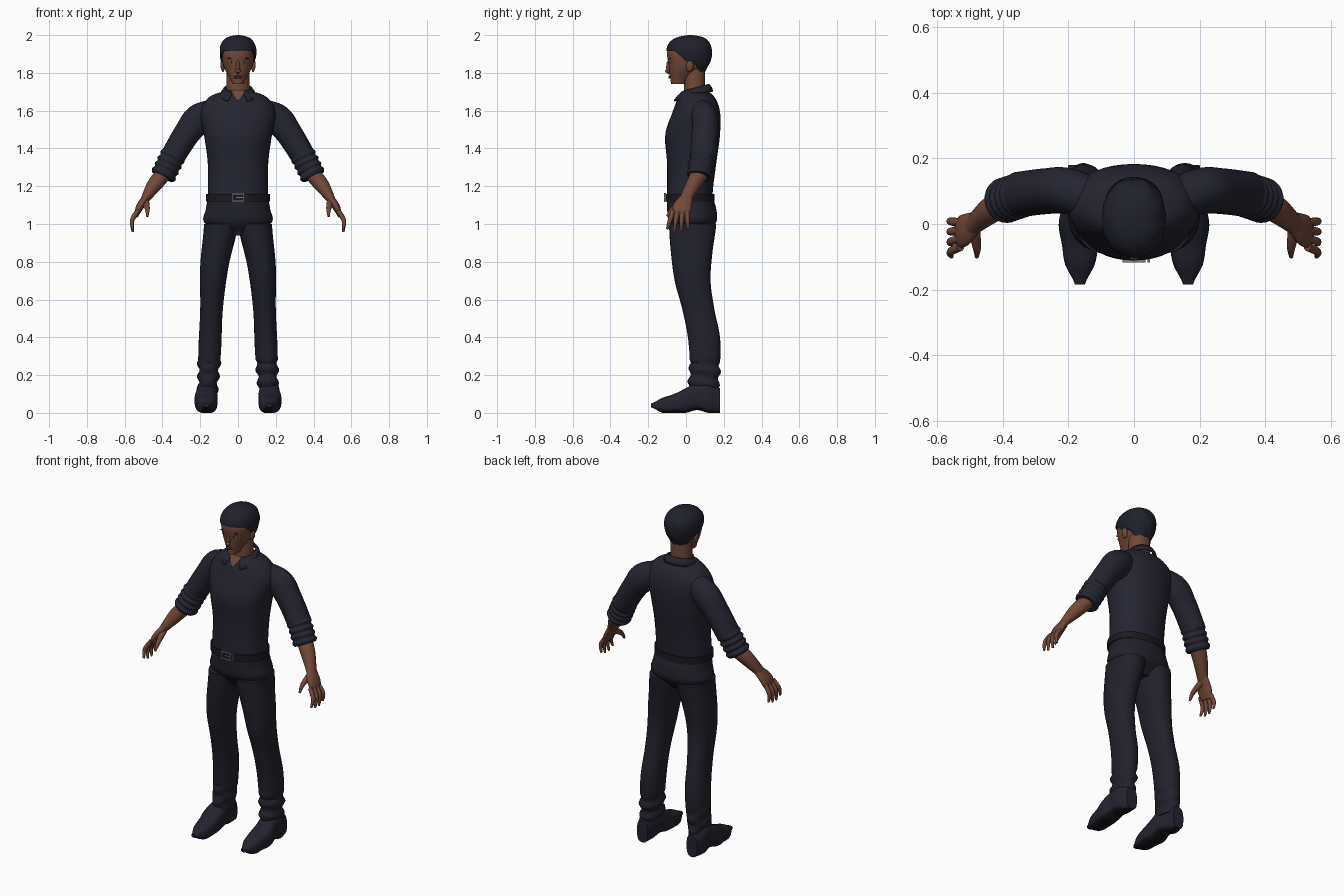
import bpy, bmesh
from math import sin, cos, pi, radians
from mathutils import Vector, Matrix

if "Cube" in bpy.data.objects:
    bpy.data.objects.remove(bpy.data.objects["Cube"], do_unlink=True)

made = []


def colour(name, red, green, blue):
    mat = bpy.data.materials.new(name)
    mat.use_nodes = True
    mat.diffuse_color = (red, green, blue, 1)
    shader = next(node for node in mat.node_tree.nodes if node.type == 'BSDF_PRINCIPLED')
    shader.inputs["Base Color"].default_value = mat.diffuse_color
    shader.inputs["Roughness"].default_value = .8
    return mat


SHIRT = colour("navy shirt", .017, .018, .03)
TROUSER = colour("dark trousers", .015, .015, .025)
SHOE = colour("navy shoe", .016, .017, .028)
SOLE = colour("black sole", .007, .007, .01)
HAIR = colour("dark hair", .014, .015, .024)
SKIN = colour("brown skin", .17, .066, .04)
LIP = colour("lip brown", .12, .04, .03)
EYE = colour("eye white", .35, .3, .27)
BELT = colour("black belt", .01, .01, .014)
METAL = colour("buckle grey", .2, .2, .2)


def finish(name, bm, mat):
    bmesh.ops.recalc_face_normals(bm, faces=bm.faces)
    mesh = bpy.data.meshes.new(name)
    bm.to_mesh(mesh)
    bm.free()
    mesh.materials.append(mat)
    ob = bpy.data.objects.new(name, mesh)
    bpy.context.collection.objects.link(ob)
    made.append(ob)
    return ob


def curve(values, t):
    """Smooth curve through evenly spaced numbers or vectors, for t from 0 to 1."""
    last = len(values) - 1
    i = min(int(t * last), last - 1)
    t = t * last - i
    b, c = values[i], values[i + 1]
    a, d = values[max(i - 1, 0)], values[min(i + 2, last)]
    return b + (c - a) * (t / 2) + (a * 2 - b * 5 + c * 4 - d) * (t * t / 2) + (b * 3 - a - c * 3 + d) * (t ** 3 / 2)


def section(centre, u, v, sides, power, edit=None):
    """Closed rounded cross-section; a higher power is squarer."""
    ring = []
    for k in range(sides):
        ang = 2 * pi * k / sides
        x, y = cos(ang), sin(ang)
        f = (abs(x) ** power + abs(y) ** power) ** (-1 / power)
        co = centre + u * (x * f) + v * (y * f)
        ring.append(edit(co, ang) if edit else co)
    return ring


def bridge(name, rings, mat):
    bm = bmesh.new()
    loops = [[bm.verts.new(co) for co in ring] for ring in rings]
    for p, q in zip(loops, loops[1:]):
        for k in range(len(p)):
            bm.faces.new((p[k], p[k - 1], q[k - 1], q[k]))
    bm.faces.new(loops[0])
    bm.faces.new(loops[-1])
    return finish(name, bm, mat)


def hull(name, mat, span, left, right, low, high, axis='Z', dome=False, steps=24, sides=40, power=2.2, edit=None):
    """Loft along z or y between four side profiles; a dome packs its levels near the end."""
    rings = []
    for k in range(steps + 1):
        t = k / steps
        x0, x1, a, b = (curve(side, t) for side in (left, right, low, high))
        along = span[0] + (span[1] - span[0]) * (sin(t * pi / 2) if dome else t)
        x, mid, u, half = (x0 + x1) / 2, (a + b) / 2, Vector(((x1 - x0) / 2, 0, 0)), (b - a) / 2
        if axis == 'Z':
            rings.append(section(Vector((x, mid, along)), u, Vector((0, half, 0)), sides, power, edit))
        else:
            rings.append(section(Vector((x, along, mid)), u, Vector((0, 0, half)), sides, power, edit))
    return bridge(name, rings, mat)


def column(name, mat, span, half, front, back, **options):
    return hull(name, mat, span, [-h for h in half], half, [-f for f in front], back, **options)


def limb(name, mat, points, sides=20, steps=16):
    """Tube through points (x, y, z, depth, thickness), square to its path."""
    points = [Vector(p) for p in points]
    path = [curve(points, k / steps) for k in range(steps + 1)]
    rings = []
    for k, p in enumerate(path):
        along = (path[min(k + 1, steps)] - path[max(k - 1, 0)])
        along = Vector(along[:3]).normalized()
        u = Vector((0, 1, 0))
        u = (u - along * u.dot(along)).normalized()
        rings.append(section(Vector(p[:3]), u * p[3], along.cross(u) * p[4], sides, 2))
    return bridge(name, rings, mat)


def ball(name, mat, loc, size, turn=0):
    bm = bmesh.new()
    bmesh.ops.create_uvsphere(bm, u_segments=16, v_segments=10, radius=1)
    bm.transform(Matrix.Translation(loc) @ Matrix.Rotation(turn, 4, 'Y') @ Matrix.Diagonal((*size, 1)))
    return finish(name, bm, mat)


def block(name, mat, loc, size):
    bm = bmesh.new()
    bmesh.ops.create_cube(bm, size=1)
    bm.transform(Matrix.Translation(loc) @ Matrix.Diagonal((*size, 1)))
    return finish(name, bm, mat)


# Torso, hips and belt
column("shirt_body", SHIRT, (1.15, 1.7), (.16, .16, .18, .2, .15, .07), (.1, .1, .11, .07, .04, .02),
       (.14, .16, .18, .18, .15, .11), dome=True)
column("trouser_hips", TROUSER, (.94, 1.15), (.09, .18, .17, .16), (.04, .09, .1, .1), (.1, .16, .16, .14))
column("belt", BELT, (1.12, 1.16), (.17, .17), (.11, .11), (.15, .15), steps=1)

# Buckle
for dz in (-.02, .02):
    block("buckle_bar", METAL, (0, -.112, 1.14 + dz), (.07, .01, .007))
for dx in (-.03, .03, .045):
    block("buckle_post", METAL, (dx, -.112, 1.14), (.007, .01, .045))
block("buckle_pin", METAL, (.01, -.112, 1.14), (.04, .01, .005))

# Neck with the skin in the collar opening
column("neck", SKIN, (1.68, 1.82), (.06, .06), (.01, .01), (.1, .1))
bm = bmesh.new()
bm.faces.new([bm.verts.new(p) for p in ((-.04, -.02, 1.71), (0, -.06, 1.65), (.04, -.02, 1.71))])
finish("open_neck_skin", bm, SKIN)

# Collar band, open at the front with two pointed ends
bm = bmesh.new()
rows = []
count = 32
for k in range(count + 1):
    ang = radians(-70 + 320 * k / count)
    out = Vector((cos(ang), sin(ang), 0))
    point = max(0, 1 - min(k, count - k) / 5)
    top = out * .07 + Vector((0, .05, 1.72 + .02 * sin(ang)))
    low = out * (.09 + .03 * point) + Vector((.03 * point * cos(ang), .05, top.z - .04 - .01 * point))
    rows.append([bm.verts.new(p) for p in (top, (top + low) / 2 + out * .005, low)])
for p, q in zip(rows, rows[1:]):
    for j in range(2):
        bm.faces.new((p[j], p[j + 1], q[j + 1], q[j]))
thick = finish("collar", bm, SHIRT).modifiers.new("thickness", 'SOLIDIFY')
thick.thickness = .008
thick.offset = 0

# Head, nose and mouth
column("head", SKIN, (1.74, 1.98), (.03, .075, .085, .06, .01), (.08, .09, .1, .07, .0),
       (.0, .1, .12, .09, .03), dome=True)
ball("nose_bridge", SKIN, (0, -.09, 1.83), (.01, .015, .04))
ball("nose_tip", SKIN, (0, -.098, 1.81), (.016, .013, .01))
for name, z in (("upper_lip", 1.781), ("lower_lip", 1.774)):
    ball(name, LIP, (0, -.085, z), (.022, .008, .005))


# Hair, lifted to the hairline and lightly waved
def hairline(co, ang):
    s = sin(ang)
    low = 1.85 + .065 * min(1, max(0, -.2 - 2 * s)) - .065 * min(1, max(0, 2 * s - .4))
    wave = 1 + .012 * sin(ang * 9 + co.z * 60)
    return Vector((co.x * wave, co.y * wave, max(co.z, low)))


column("hair", HAIR, (1.78, 2), (.05, .09, .095, .065, .005), (.0, .09, .1, .06, -.02),
       (.09, .13, .135, .1, .03), dome=True, sides=72, edit=hairline)


# Cloth folds at the ankles, and flat soles
def ankle_folds(co, ang):
    bulge = .008 * sin(co.z * 90 + sin(ang)) if co.z < .27 else 0
    return co + Vector((cos(ang), sin(ang), 0)) * bulge


def grounded(co, ang):
    return Vector((co.x, co.y, max(co.z, 0)))


# Parts that come in left and right pairs
for side, s in (("left", 1), ("right", -1)):
    def mirrored(points):
        return [(s * p[0], *p[1:]) for p in points]

    def flip(values):
        return [s * x for x in values]

    # Eyes and ears
    ball(side + "_eye", EYE, (s * .036, -.083, 1.857), (.013, .006, .006))
    ball(side + "_iris", HAIR, (s * .036, -.087, 1.857), (.005, .004, .005))
    ball(side + "_eyebrow", HAIR, (s * .038, -.085, 1.877), (.02, .006, .004), s * .1)
    ball(side + "_ear", SKIN, (s * .083, .02, 1.835), (.01, .02, .03), s * .15)

    # Sleeve and its rolled cuff
    limb(side + "_sleeve", SHIRT, mirrored([
        (.08, .06, 1.62, .06, .05), (.2, .1, 1.56, .07, .08), (.27, .1, 1.48, .07, .07),
        (.35, .09, 1.35, .07, .065)]), sides=28)
    above, below = Vector((.34, .09, 1.37)), Vector((.4, .07, 1.25))
    folds = 8
    limb(side + "_rolled_cuff", SHIRT, mirrored([
        (*above.lerp(below, k / folds), *[.062 + .008 * (k % 2)] * 2) for k in range(folds + 1)]),
        sides=28, steps=32)

    # Forearm and hand
    limb(side + "_forearm", SKIN, mirrored([
        (.38, .08, 1.28, .05, .04), (.44, .04, 1.21, .04, .04), (.5, -.01, 1.12, .03, .02)]))
    limb(side + "_palm", SKIN, mirrored([
        (.48, .01, 1.15, .03, .02), (.52, -.02, 1.09, .05, .02), (.54, -.03, 1.04, .04, .01)]))
    limb(side + "_thumb", SKIN, mirrored([
        (.49, -.01, 1.12, .02, .02), (.48, -.07, 1.08, .013, .013), (.48, -.1, 1.04, .006, .006)]))
    for k, finger in enumerate(("index", "middle", "ring", "little")):
        root, end, tip = -.07 + .025 * k, -.1 + .037 * k, .95 + .015 * abs(k - 1.5)
        limb(f"{side}_{finger}_finger", SKIN, mirrored([
            (.53, root, 1.07, .013, .013), (.56, (root + end) / 2, 1.02, .012, .012),
            (.557, end, tip, .006, .006)]), sides=12)

    # Trouser leg
    hull(side + "_trouser_leg", TROUSER, (.1, 1), flip((.11, .09, .08, .05, .0)), flip((.21, .21, .2, .2, .18)),
         (.01, .02, .01, -.02, -.06, -.08, -.09), (.17, .18, .18, .15, .13, .14, .16),
         steps=60, edit=ankle_folds)

    # Shoe, dark underneath
    shoe = hull(side + "_shoe", SHOE, (-.185, .18), flip((.15, .12, .11, .11, .11, .12, .13)),
                flip((.18, .21, .22, .23, .22, .22, .2)), (.03, .0, .0, .0, .015, .0, .0),
                (.05, .08, .1, .13, .16, .17, .13), axis='Y', power=2.8, edit=grounded)
    shoe.data.materials.append(SOLE)
    for face in shoe.data.polygons:
        if face.normal.z < -.6:
            face.material_index = 1

# Smooth shading with sharp edges kept
bpy.ops.object.select_all(action='DESELECT')
for ob in made:
    ob.select_set(True)
bpy.context.view_layer.objects.active = made[0]
bpy.ops.object.shade_smooth_by_angle(angle=radians(50))
